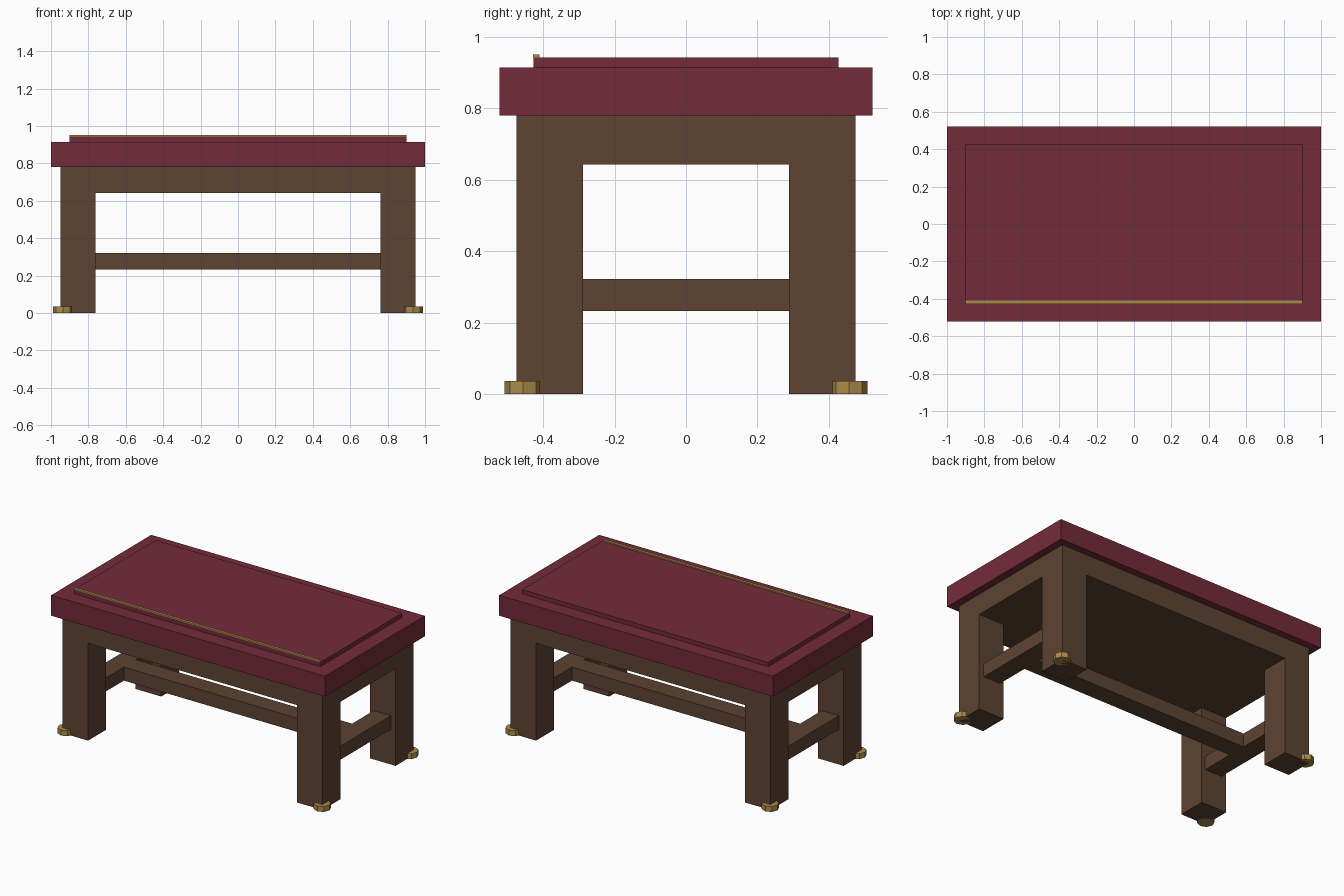
import bpy
from mathutils import Vector

if "Cube" in bpy.data.objects:
    bpy.data.objects.remove(bpy.data.objects["Cube"])


def material(name, rgb):
    m = bpy.data.materials.new(name)
    m.diffuse_color = (*rgb, 1)
    m.use_nodes = True
    m.node_tree.nodes["Principled BSDF"].inputs["Base Color"].default_value = m.diffuse_color
    return m


burgundy = material("burgundy", (0.171, 0.024, 0.041))
wood = material("dark_wood", (0.109, 0.056, 0.032))
brass = material("brass", (0.42, 0.26, 0.07))


def box(name, lo, hi, mat):
    lo, hi = Vector(lo), Vector(hi)
    bpy.ops.mesh.primitive_cube_add(size=1, location=(lo + hi) / 2)
    ob = bpy.context.object
    ob.name = name
    ob.scale = hi - lo
    ob.data.materials.append(mat)
    return ob


# Table top, raised panel and brass inlay along the front edge
box("table_top", (-1, -0.522, 0.78), (1, 0.522, 0.915), burgundy)
box("raised_panel", (-0.9, -0.427, 0.915), (0.9, 0.427, 0.943), burgundy)
box("front_trim_strip", (-0.9, -0.428, 0.943), (0.9, -0.41, 0.951), brass)

# Solid apron block, flush with the legs
box("apron", (-0.95, -0.475, 0.643), (0.95, 0.475, 0.78), wood)

# Legs with octagonal brass feet at the outer corners
for sx, side in ((-1, "left"), (1, "right")):
    for sy, end in ((-1, "front"), (1, "back")):
        xs = sorted((sx * 0.763, sx * 0.95))
        ys = sorted((sy * 0.288, sy * 0.475))
        box(f"{end}_{side}_leg", (xs[0], ys[0], 0), (xs[1], ys[1], 0.643), wood)
        bpy.ops.mesh.primitive_cylinder_add(
            vertices=8, radius=0.052, depth=0.036,
            location=(sx * 0.936, sy * 0.457, 0.018))
        foot = bpy.context.object
        foot.name = f"{end}_{side}_foot"
        foot.data.materials.append(brass)

    # Side stretcher between the front and back legs
    xs = sorted((sx * 0.79, sx * 0.915))
    box(f"{side}_stretcher", (xs[0], -0.288, 0.232), (xs[1], 0.288, 0.322), wood)

# Long stretcher joining the side stretchers
box("long_stretcher", (-0.79, -0.063, 0.232), (0.79, 0.063, 0.322), wood)
